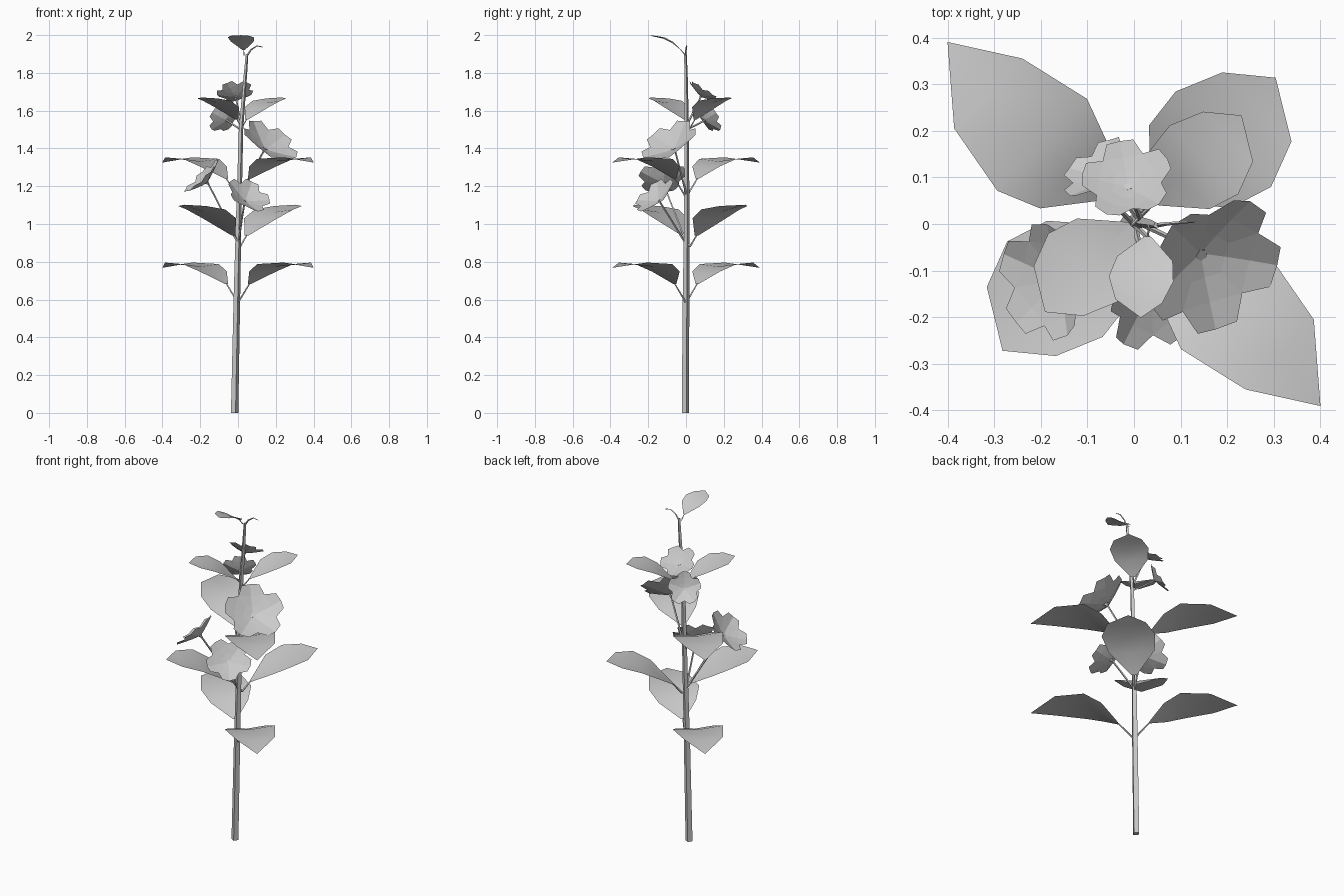
import bpy, bmesh, math
from mathutils import Vector, Matrix

cube = bpy.data.objects.get("Cube")
if cube:
    bpy.data.objects.remove(cube)

grey = bpy.data.materials.new("plain_grey")
grey.use_nodes = True
COLOUR = (0.6, 0.6, 0.6, 1)
grey.diffuse_color = COLOUR
grey.node_tree.nodes["Principled BSDF"].inputs["Base Color"].default_value = COLOUR


def finish(name, bm, smooth):
    bmesh.ops.remove_doubles(bm, verts=bm.verts, dist=0.0005)
    for f in bm.faces:
        f.smooth = smooth
    mesh = bpy.data.meshes.new(name)
    bm.to_mesh(mesh)
    bm.free()
    mesh.materials.append(grey)
    obj = bpy.data.objects.new(name, mesh)
    bpy.context.collection.objects.link(obj)


def tube(name, points, radii):
    """Square-section tapered stalk through the points."""
    curve = bpy.data.curves.new(name, 'CURVE')
    curve.dimensions = '3D'
    curve.bevel_depth = 1
    curve.bevel_resolution = 0
    curve.use_fill_caps = True
    spline = curve.splines.new('POLY')
    spline.points.add(len(points) - 1)
    spline.use_smooth = False
    for p, co, r in zip(spline.points, points, radii):
        p.co = (*co, 1)
        p.radius = r
    curve.materials.append(grey)
    obj = bpy.data.objects.new(name, curve)
    bpy.context.collection.objects.link(obj)


# Main stem, leaning slightly to one side
STEM = [(-0.018, -0.003, 0), (-0.006, 0, 0.6), (0.003, 0.004, 1.0),
        (0.016, 0.004, 1.5), (0.04, 0, 1.8), (0.048, -0.003, 1.9)]
tube("stem", STEM, [0.02, 0.018, 0.015, 0.012, 0.009, 0.007])


def on_stem(z):
    for a, b in zip(STEM, STEM[1:]):
        if z <= b[2]:
            return Vector(a).lerp(Vector(b), (z - a[2]) / (b[2] - a[2]))
    return Vector(STEM[-1])


# Leaf profiles: distance out, half width, height above the joint, sideways drift
LONG = [(0.085, 0.012, 0.10, 0), (0.168, 0.102, 0.165, 0.015), (0.26, 0.138, 0.205, 0.016),
        (0.42, 0.105, 0.213, 0.018), (0.56, 0, 0.185, 0)]
BROAD = [(0.05, 0.015, 0.06, 0), (0.15, 0.125, 0.15, -0.005), (0.242, 0.145, 0.197, -0.014),
         (0.342, 0.105, 0.215, -0.016), (0.415, 0, 0.222, 0)]


def leaf(name, base, degrees, profile, scale=1):
    base = Vector(base)
    a = math.radians(degrees)
    out = Vector((math.cos(a), math.sin(a), 0))
    side = Vector((-out.y, out.x, 0))
    bm = bmesh.new()
    rows = []
    for s, w, h, drift in profile:
        row = []
        for k in (-1, 0, 1):
            dip = 0.1 * w if k == 0 else 0
            local = out * s + side * (w * k + drift) + Vector((0, 0, h - dip))
            row.append(bm.verts.new(base + local * scale))
        rows.append(row)
    for r0, r1 in zip(rows, rows[1:]):
        for i in (0, 1):
            bm.faces.new((r0[i], r1[i], r1[i + 1], r0[i + 1]))
    finish(name, bm, True)
    s, w, h, drift = profile[0]
    end = base + (out * s + Vector((0, 0, h))) * scale
    tube(name + "_stalk", [base, end], [0.006 * scale, 0.004 * scale])


# Opposite leaf pairs, alternating direction up the stem
for label, base, angle, profile, scale in (
        ("lowest", (0, 0, 0.583), 135.7, LONG, 1),
        ("lower", (0.011, 0.021, 0.88), 45, BROAD, 1),
        ("upper", (0, 0, 1.14), 135.7, LONG, 1),
        ("highest", (0.02, 0.022, 1.51), 45, BROAD, 0.72)):
    for side_name, turn in (("back", 0), ("front", 180)):
        leaf(f"{label}_{side_name}_leaf", base, angle + turn, profile, scale)
leaf("top_leaf", (0.032, -0.003, 1.893), -95, BROAD, 0.48)

# Curled shoot beside the top leaf
tube("top_shoot", [(0.048, -0.003, 1.89), (0.068, 0, 1.922), (0.1, 0.003, 1.943),
                   (0.13, 0.005, 1.937)], [0.005, 0.004, 0.003, 0.002])

# Petal outline: distance out, half width, lift
PETAL = [(0.05, 0.035, 0), (0.3, 0.23, 0.11), (0.6, 0.44, 0.26), (0.93, 0.29, 0.37)]


def flower(name, centre, normal, radius, spin, joint):
    """Five creased petals; spin is measured from the direction the flower tilts."""
    centre = Vector(centre)
    n = Vector(normal).normalized()
    x = Vector((n.x, n.y, 0))
    x = (x - n * x.dot(n)).normalized()
    frame = Matrix((x, n.cross(x), n)).transposed()
    bm = bmesh.new()
    for i in range(5):
        turn = Matrix.Rotation(math.radians(spin + 72 * i), 3, 'Z')
        rows = []
        for s, w, h in PETAL:
            rows.append([bm.verts.new(centre + frame @ turn @ Vector(
                (s + (0.06 * s if k == 0 else 0), w * k,
                 h - (0.18 * w if k == 0 else 0))) * radius) for k in (-1, 0, 1)])
        for r0, r1 in zip(rows, rows[1:]):
            for j in (0, 1):
                bm.faces.new((r0[j], r1[j], r1[j + 1], r0[j + 1]))
    # Small base closing the cup
    bmesh.ops.create_cone(
        bm, segments=5, radius1=0.03 * radius, radius2=0.09 * radius, depth=0.14 * radius,
        cap_ends=True, matrix=Matrix.Translation(centre - n * 0.05 * radius) @ frame.to_4x4())
    finish(name, bm, False)
    start = on_stem(joint)
    bend = start.lerp(centre, 0.6) - n * 0.01
    tube(name + "_stalk", [start, bend, centre - n * 0.1 * radius], [0.006, 0.005, 0.005])


flower("top_back_flower", (-0.012, 0.08, 1.675), (-0.1, 0.52, 0.8), 0.1, 0, 1.52)
flower("lower_back_flower", (-0.06, 0.1, 1.55), (-0.45, 0.65, 0.45), 0.092, 36, 1.5)
flower("large_right_flower", (0.145, -0.065, 1.4), (0.47, -0.45, 0.75), 0.165, 36, 1.15)
flower("front_flower", (0.04, -0.145, 1.125), (0.4, -0.55, 0.68), 0.125, 0, 0.89)
flower("left_flower", (-0.165, -0.12, 1.22), (-0.65, -0.12, 0.68), 0.13, 36, 0.9)
